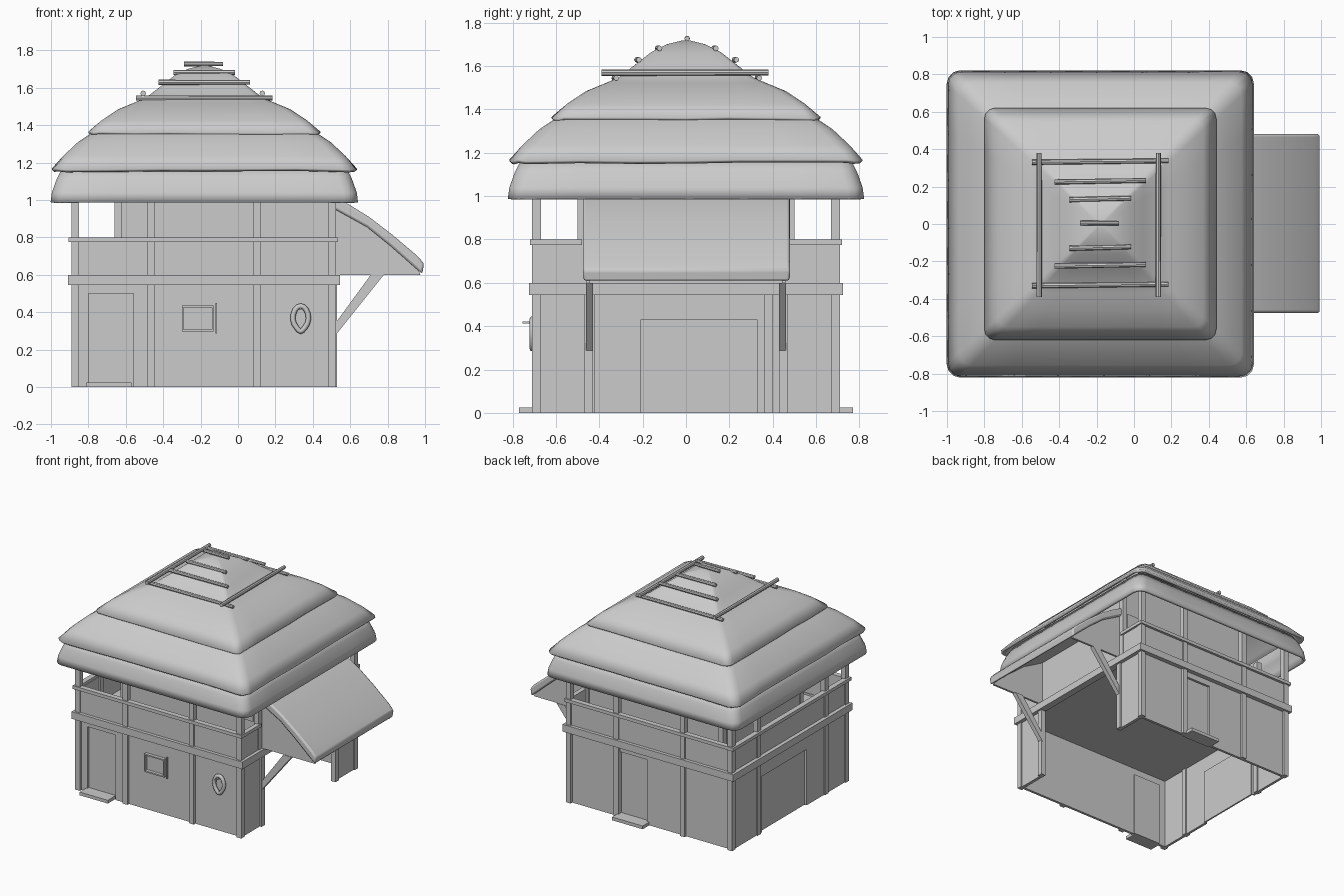
import bpy, bmesh, math, random
from mathutils import Vector

if "Cube" in bpy.data.objects:
    bpy.data.objects.remove(bpy.data.objects["Cube"])

random.seed(4)
CX = -0.18            # centre of house and roof
X0, X1, Y = -0.89, 0.53, 0.71


def make(name, bm, smooth=False):
    me = bpy.data.meshes.new(name)
    bmesh.ops.recalc_face_normals(bm, faces=bm.faces)
    bm.to_mesh(me)
    bm.free()
    ob = bpy.data.objects.new(name, me)
    bpy.context.collection.objects.link(ob)
    if smooth:
        bpy.context.view_layer.objects.active = ob
        bpy.ops.object.select_all(action='DESELECT')
        ob.select_set(True)
        bpy.ops.object.shade_smooth_by_angle(angle=math.radians(40))
    return ob


def box(name, x0, x1, y0, y1, z0, z1):
    bm = bmesh.new()
    bmesh.ops.create_cube(bm, size=1)
    for v in bm.verts:
        v.co = Vector(((x0 + x1) / 2 + v.co.x * (x1 - x0),
                       (y0 + y1) / 2 + v.co.y * (y1 - y0),
                       (z0 + z1) / 2 + v.co.z * (z1 - z0)))
    return make(name, bm)


def slab(name, axis, p, t, a0, a1, z0, z1):
    # upright panel lying across the x or y axis
    if axis == 'y':
        return box(name, a0, a1, p - t / 2, p + t / 2, z0, z1)
    return box(name, p - t / 2, p + t / 2, a0, a1, z0, z1)


def door_wall(name, axis, p, a0, a1, h0, h1, hz):
    # wall with a doorway, and a set-back door leaf
    s = 1 if p > 0 else -1
    slab(name + "_wall_a", axis, p, .02, a0, h0, 0, .56)
    slab(name + "_wall_b", axis, p, .02, h1, a1, 0, .56)
    slab(name + "_wall_top", axis, p, .02, h0, h1, hz, .56)
    slab(name + "_door", axis, p - s * .014, .012, h0, h1, 0, hz)


def prism(name, pts, y0, y1, smooth=False):
    # xz outline extruded along y
    bm = bmesh.new()
    a = [bm.verts.new((x, y0, z)) for x, z in pts]
    b = [bm.verts.new((x, y1, z)) for x, z in pts]
    n = len(pts)
    bm.faces.new(a)
    bm.faces.new(b[::-1])
    for i in range(n):
        bm.faces.new((a[i], b[i], b[(i + 1) % n], a[(i + 1) % n]))
    return make(name, bm, smooth)


# lower storey walls, doors and steps
door_wall("front", 'y', -.68, X0 + .02, X1 - .02, -.80, -.56, .50)
door_wall("back", 'y', .68, X0 + .02, X1 - .02, -.15, .09, .50)
door_wall("left", 'x', -.87, -.69, .69, -.21, .33, .43)
box("front_step", -.81, -.57, -.77, -.67, 0, .025)
box("back_step", -.17, .09, .67, .77, 0, .025)
for s in (-1, 1):
    box("right_return_wall", .49, .515, *sorted((s * .46, s * .69)), 0, .56)
    box("opening_post", .49, .53, *sorted((s * .43, s * .47)), 0, .56)

# posts of both storeys
for y in (-.69, .69):
    for x in (-.87, -.465, .10, .505):
        box("post", x - .02, x + .02, y - .02, y + .02, 0, 1.1)
for y in (.38, -.44):
    box("left_post", -.89, -.85, y - .02, y + .02, 0, 1.1)
for s in (-1, 1):
    box("right_post", .485, .525, s * .48 - .02, s * .48 + .02, .58, 1.1)

# floor, floor beams, balcony panels and rails
box("upper_floor", X0 + .03, X1 - .03, -.68, .68, .555, .585)
for s in (-1, 1):
    y = s * .70
    box("floor_beam", -.91, .545, y - .025, y + .025, .545, .60)
    box("balcony_panel", X0 + .02, X1 - .02, s * .69 - .01, s * .69 + .01, .59, .78)
    box("balcony_rail", -.905, .535, y - .02, y + .02, .775, .80)
    ya, yb = sorted((s * .48, s * .70))
    box("right_balcony_panel", .50, .52, ya, yb, .59, .78)
    box("right_balcony_rail", .50, .535, ya, yb, .775, .80)
box("left_floor_beam", -.91, -.86, -.70, .70, .545, .60)
box("right_floor_beam", .49, .545, -.70, .70, .545, .60)
box("left_balcony_panel", -.88, -.86, -.69, .69, .59, .78)
box("left_balcony_rail", -.905, -.865, -.70, .70, .775, .80)

# upper room behind the balcony
for s in (-1, 1):
    y = s * .47
    box("room_wall", -.65, .51, y - .01, y + .01, .58, 1.28)
    box("room_corner", -.66, -.62, y - .02, y + .02, .58, 1.28)
    box("room_shutter", .28, .47, y - .018, y + .018, .80, .975)
box("room_left_wall", -.65, -.63, -.47, .47, .58, 1.28)
box("room_right_wall", .49, .51, -.47, .47, .58, 1.2)

# front window: frame and open shutter edge
box("window_top", -.30, -.13, -.715, -.68, .425, .435)
box("window_bottom", -.30, -.13, -.715, -.68, .297, .307)
for x in (-.30, -.139):
    box("window_side", x, x + .009, -.715, -.68, .30, .43)
box("window_edge", -.12, -.113, -.705, -.68, .285, .45)

# hanging wreath: teardrop loop and its hook
cu = bpy.data.curves.new("wreath", 'CURVE')
cu.dimensions = '3D'
cu.bevel_depth = .014
cu.bevel_resolution = 2
sp = cu.splines.new('POLY')
N = 16
sp.points.add(N - 1)
for i in range(N):
    a = 2 * math.pi * i / N
    w = .042 * (1 - .5 * max(0, -math.sin(a)) ** 2)
    sp.points[i].co = (.335 + w * math.cos(a), -.708, .365 + .068 * math.sin(a), 1)
sp.use_cyclic_u = True
bpy.context.collection.objects.link(bpy.data.objects.new("wreath", cu))
box("wreath_hook", .330, .340, -.755, -.68, .412, .422)


# thatched roof: stacked shells lofted from rounded squares
def ring(h, z, amp):
    pts = []
    r = max(h * .09, .005)
    for k in range(4):
        q = k * math.pi / 2
        ca, sa = round(math.cos(q)), round(math.sin(q))
        loc = [(h, -h + r + (2 * h - 2 * r) * i / 6) for i in range(1, 6)]
        loc += [(h - r + r * math.cos(a), h - r + r * math.sin(a))
                for a in (0, math.pi / 6, math.pi / 3, math.pi / 2)]
        pts += [(CX + x * ca - y * sa, x * sa + y * ca,
                 z + random.uniform(-amp, amp)) for x, y in loc]
    return pts


def tier(name, levels, cap=False):
    bm = bmesh.new()
    rows = [[bm.verts.new(p) for p in ring(h, z, .004 if i == 0 and z > 1 else 0)]
            for i, (h, z) in enumerate(levels)]
    for a, b in zip(rows, rows[1:]):
        for i in range(len(a)):
            j = (i + 1) % len(a)
            bm.faces.new((a[i], a[j], b[j], b[i]))
    if cap:
        bm.faces.new(rows[-1])
    ob = make(name, bm, True)
    m = ob.modifiers.new("thick", 'SOLIDIFY')
    m.thickness = .02
    m.offset = -1


tier("roof_lower", [(.822, .988), (.815, 1.04), (.79, 1.11), (.755, 1.18)])
tier("roof_middle", [(.815, 1.165), (.755, 1.235), (.675, 1.31), (.60, 1.36), (.53, 1.40)])
tier("roof_top", [(.62, 1.362), (.55, 1.425), (.46, 1.485), (.37, 1.522), (.31, 1.548),
                  (.23, 1.61), (.16, 1.665), (.09, 1.70), (.02, 1.718)], True)


# ridge logs
def log(name, a, b, r=.014):
    a, b = Vector(a), Vector(b)
    bm = bmesh.new()
    bmesh.ops.create_cone(bm, cap_ends=True, segments=8, radius1=r, radius2=r * .9,
                          depth=(b - a).length)
    q = (b - a).to_track_quat('Z', 'Y')
    for v in bm.verts:
        v.co = (a + b) / 2 + q @ v.co
    make(name, bm, True)


log("ridge_log", (-.29, .005, 1.727), (-.08, .005, 1.727), .013)
for y, z, h in ((.13, 1.682, .165), (.225, 1.629, .245), (.33, 1.545, .365)):
    for s in (-1, 1):
        log("cross_log", (CX - h, s * y, z), (CX + h, s * y + .008, z))
for x in (-.507, .13):
    log("side_log", (x, -.39, 1.57), (x, .38, 1.57), .015)

# thatched awning on the right, with gables and braces
aw = prism("awning", [(.50, 1.02), (.57, .99), (.70, .91), (.83, .81), (.96, .70), (.995, .66),
                      (.985, .605), (.95, .635), (.82, .75), (.69, .855), (.50, .96)],
           -.475, .48, True)
bv = aw.modifiers.new("soft", 'BEVEL')
bv.width = .012
bv.segments = 2
for s in (-1, 1):
    y = s * .45
    prism("awning_gable", [(.51, .97), (.51, .60), (.975, .60), (.96, .64), (.69, .87)],
          y - .008, y + .008)
    y = s * .445
    prism("brace", [(.52, .275), (.52, .34), (.71, .60), (.78, .60)], y - .017, y + .017)
